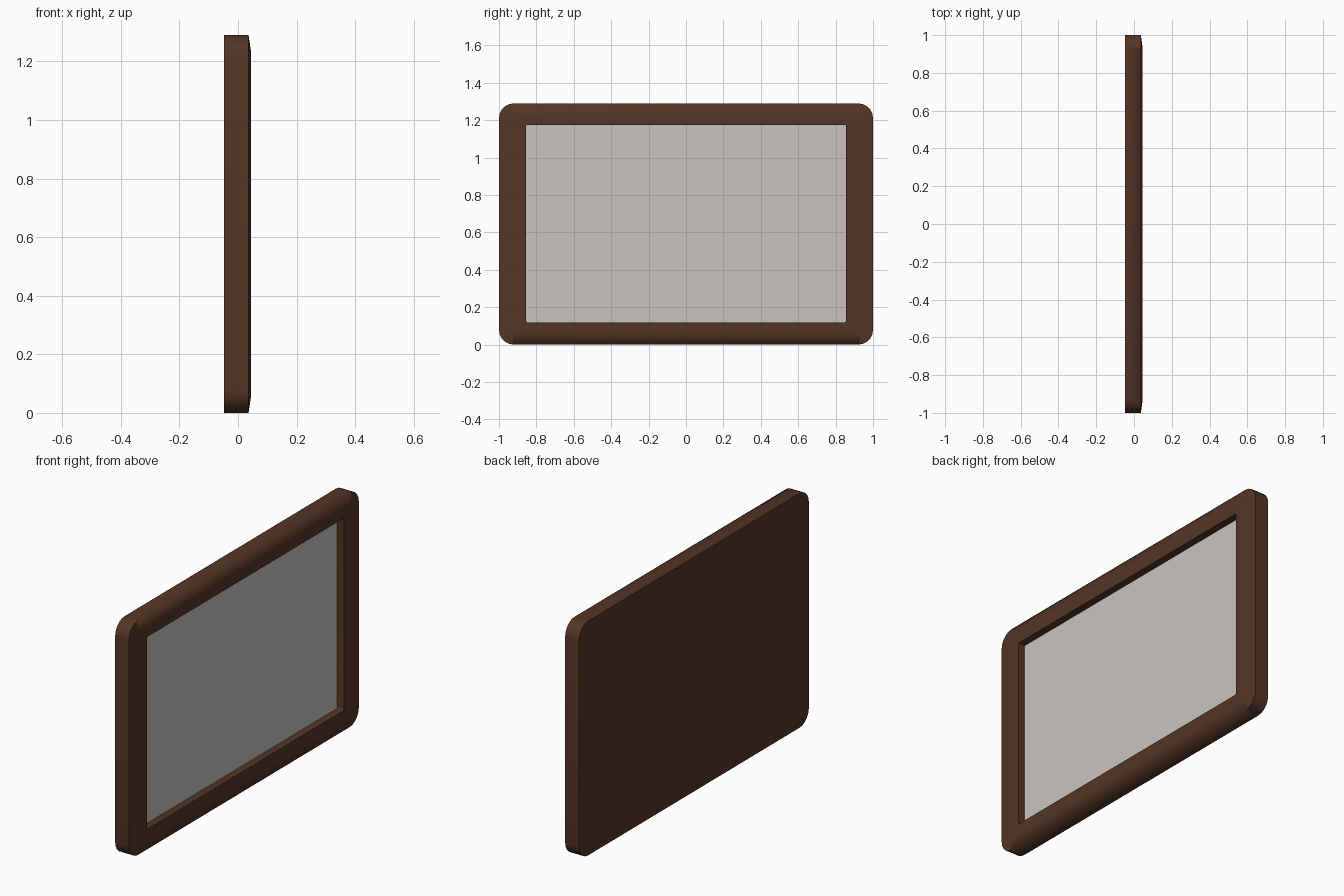
import bpy, bmesh, math

if "Cube" in bpy.data.objects:
    bpy.data.objects.remove(bpy.data.objects["Cube"])

H = 1.29          # overall height
SEG = 5           # segments per rounded corner


def material(name, color):
    m = bpy.data.materials.new(name)
    m.diffuse_color = (*color, 1)
    m.use_nodes = True
    m.node_tree.nodes["Principled BSDF"].inputs["Base Color"].default_value = m.diffuse_color
    return m


def rounded_loop(bm, x, hy, z0, z1, r):
    """Ring of vertices: rounded rectangle in the plane x."""
    ring = []
    corners = [(hy - r, z1 - r, 0), (-hy + r, z1 - r, 90),
               (-hy + r, z0 + r, 180), (hy - r, z0 + r, 270)]
    for cy, cz, start in corners:
        for i in range(SEG + 1):
            a = math.radians(start + 90 * i / SEG)
            ring.append(bm.verts.new((x, cy + r * math.cos(a), cz + r * math.sin(a))))
    return ring


def build(name, rings, mat, cap_first=True, cap_last=False):
    bm = bmesh.new()
    loops = [rounded_loop(bm, *r) for r in rings]
    for a, b in zip(loops, loops[1:]):
        n = len(a)
        for i in range(n):
            j = (i + 1) % n
            bm.faces.new((a[i], a[j], b[j], b[i]))
    if cap_first:
        bm.faces.new(list(reversed(loops[0])))
    if cap_last:
        bm.faces.new(loops[-1])
    bm.normal_update()
    for f in bm.faces:
        f.smooth = True
    # Sharp edges by angle, except the rolled front edge along top and bottom
    for e in bm.edges:
        if len(e.link_faces) < 2:
            continue
        rolled = (all(abs(v.co.x - 0.036) < 1e-4 and abs(v.co.y) < 0.93 for v in e.verts)
                  and e.calc_length() > 0.5)
        e.smooth = rolled or e.calc_face_angle() < math.radians(30)
    me = bpy.data.meshes.new(name)
    bm.to_mesh(me)
    bm.free()
    me.materials.append(mat)
    ob = bpy.data.objects.new(name, me)
    bpy.context.collection.objects.link(ob)
    return ob


wood = material("dark brown wood", (0.089, 0.036, 0.019))
pale = material("pale grey panel", (0.58, 0.55, 0.53))

# Frame: flat back, outer sides, shallow front chamfer, front face, recess walls, floor
build("frame", [
    (-0.048, 1.0, 0.0, H, 0.08),
    (0.036, 1.0, 0.0, H, 0.08),
    (0.045, 0.94, 0.06, H - 0.06, 0.025),
    (0.045, 0.857, 0.118, 1.176, 0.01),
    (0.000, 0.857, 0.118, 1.176, 0.01),
], wood, cap_last=True)

# Pale panel set into the recess
build("panel", [
    (0.0005, 0.856, 0.119, 1.175, 0.01),
    (0.005, 0.856, 0.119, 1.175, 0.01),
], pale, cap_last=True)
